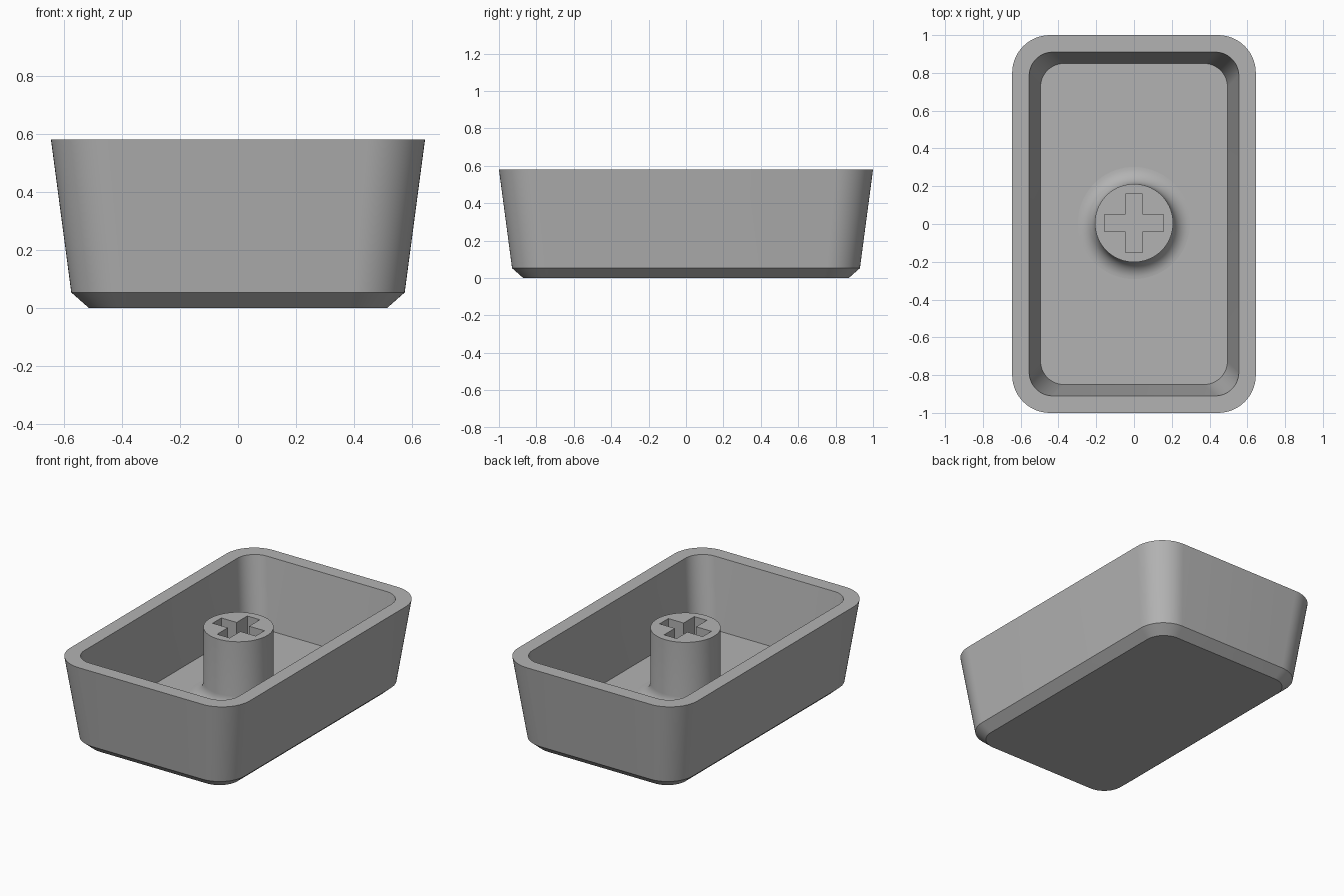
import bpy, bmesh, math

cube = bpy.data.objects.get("Cube")
if cube:
    bpy.data.objects.remove(cube, do_unlink=True)

grey = bpy.data.materials.new("plain grey")
grey.use_nodes = True
colour = (0.45, 0.45, 0.45, 1)
grey.diffuse_color = colour
grey.node_tree.nodes["Principled BSDF"].inputs["Base Color"].default_value = colour


def rounded_rect(hx, hy, r, steps=14):
    """Outline of a rounded rectangle, counter-clockwise."""
    pts = []
    corners = [(1, 1), (-1, 1), (-1, -1), (1, -1)]
    for q, (sx, sy) in enumerate(corners):
        for i in range(steps + 1):
            a = math.pi / 2 * (q + i / steps)
            pts.append((sx * (hx - r) + r * math.cos(a),
                        sy * (hy - r) + r * math.sin(a)))
    return pts


def circle(r, y=0.0, steps=72):
    angles = [2 * math.pi * i / steps for i in range(steps)]
    return [(r * math.cos(a), y + r * math.sin(a)) for a in angles]


def loft(name, sections):
    """Skin (outline, z) sections in order and cap both ends."""
    bm = bmesh.new()
    rings = [[bm.verts.new((x, y, z)) for x, y in pts] for pts, z in sections]
    for low, high in zip(rings, rings[1:]):
        n = len(low)
        for i in range(n):
            j = (i + 1) % n
            bm.faces.new((low[i], low[j], high[j], high[i]))
    bm.faces.new(rings[0][::-1])
    bm.faces.new(rings[-1])
    bmesh.ops.recalc_face_normals(bm, faces=bm.faces)
    mesh = bpy.data.meshes.new(name)
    bm.to_mesh(mesh)
    bm.free()
    mesh.materials.append(grey)
    ob = bpy.data.objects.new(name, mesh)
    bpy.context.collection.objects.link(ob)
    return ob


def activate(ob):
    bpy.ops.object.select_all(action="DESELECT")
    ob.select_set(True)
    bpy.context.view_layer.objects.active = ob


def smooth(ob):
    activate(ob)
    bpy.ops.object.shade_smooth_by_angle(angle=math.radians(25))


HEIGHT, FLOOR = 0.58, 0.135

# Tapered shell: chamfered base, outer wall, flat rim, inner wall, floor
shell = loft("shell", [
    (rounded_rect(0.515, 0.87, 0.13), 0),
    (rounded_rect(0.575, 0.93, 0.18), 0.053),
    (rounded_rect(0.645, 1.0, 0.2), HEIGHT),
    (rounded_rect(0.555, 0.91, 0.125), HEIGHT),
    (rounded_rect(0.495, 0.85, 0.125), FLOOR),
])
smooth(shell)

# Round stem with a concave fillet at its foot
STEM_R, FILLET, STEM_Y = 0.207, 0.09, 0.005
sections = []
for i in range(11):
    a = math.pi / 2 * i / 10
    sections.append((circle(STEM_R + FILLET * (1 - math.sin(a)), STEM_Y),
                     FLOOR + FILLET * (1 - math.cos(a))))
sections.append((circle(STEM_R, STEM_Y), HEIGHT))
stem = loft("stem", sections)

# Cross-shaped socket cut into the stem
ARM, HALF, DEPTH = 0.155, 0.045, 0.29
cross = []
for q in range(4):
    c, s = round(math.cos(q * math.pi / 2)), round(math.sin(q * math.pi / 2))
    for x, y in ((ARM, -HALF), (ARM, HALF), (HALF, HALF)):
        cross.append((c * x - s * y, s * x + c * y + STEM_Y))
cutter = loft("socket_cutter", [(cross, HEIGHT - DEPTH), (cross, HEIGHT + 0.1)])
cutter.hide_render = True
cut = stem.modifiers.new("socket", "BOOLEAN")
cut.operation = "DIFFERENCE"
cut.solver = "EXACT"
cut.object = cutter
activate(stem)
bpy.ops.object.modifier_apply(modifier=cut.name)
bpy.data.objects.remove(cutter, do_unlink=True)
smooth(stem)
